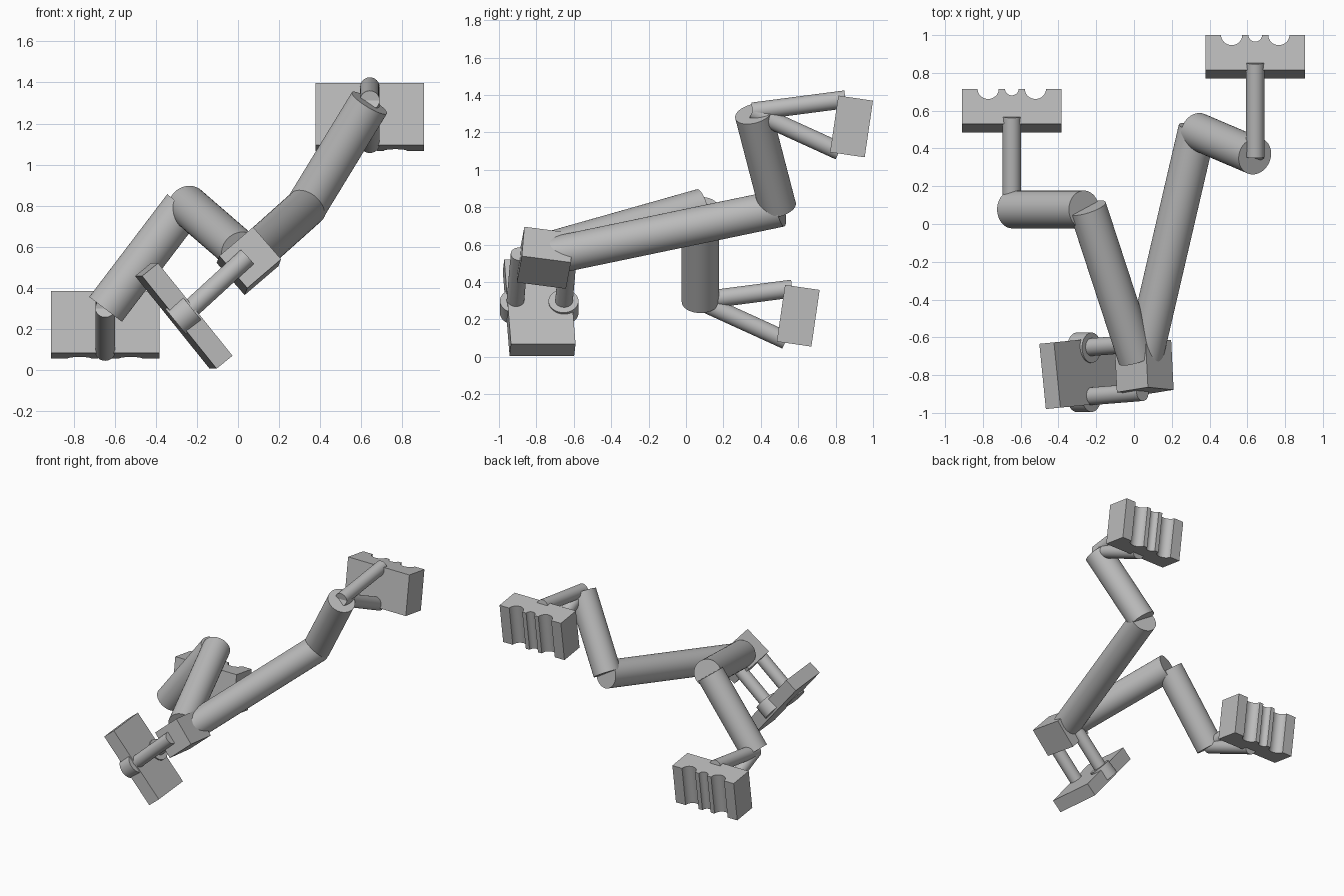
import bpy, bmesh
from math import pi, cos, sin, radians
from mathutils import Vector, Matrix

if "Cube" in bpy.data.objects:
    bpy.data.objects.remove(bpy.data.objects["Cube"])

grey = bpy.data.materials.new("plain grey")
grey.use_nodes = True
GREY = (0.5, 0.5, 0.5, 1)
grey.diffuse_color = GREY
grey.node_tree.nodes["Principled BSDF"].inputs["Base Color"].default_value = GREY


def finish(bm, name, matrix, smooth=False):
    bmesh.ops.recalc_face_normals(bm, faces=bm.faces)
    mesh = bpy.data.meshes.new(name)
    bm.to_mesh(mesh)
    bm.free()
    mesh.materials.append(grey)
    ob = bpy.data.objects.new(name, mesh)
    bpy.context.collection.objects.link(ob)
    ob.matrix_world = matrix
    if smooth:
        bpy.ops.object.select_all(action='DESELECT')
        ob.select_set(True)
        bpy.context.view_layer.objects.active = ob
        bpy.ops.object.shade_smooth_by_angle(angle=radians(35))
    return ob


def rod(name, start, end, radius):
    """Capped cylinder between two points."""
    a, b = Vector(start), Vector(end)
    bm = bmesh.new()
    bmesh.ops.create_cone(bm, cap_ends=True, segments=48, radius1=radius,
                          radius2=radius, depth=(b - a).length)
    turn = (b - a).to_track_quat('Z', 'Y').to_matrix().to_4x4()
    return finish(bm, name, Matrix.Translation((a + b) / 2) @ turn, True)


def box(name, centre, size, depth_dir, long_dir):
    """Box whose local y follows depth_dir and local x roughly long_dir."""
    y = Vector(depth_dir).normalized()
    x = Vector(long_dir)
    x = (x - y * x.dot(y)).normalized()
    z = x.cross(y)
    bm = bmesh.new()
    bmesh.ops.create_cube(bm, size=1)
    bmesh.ops.scale(bm, vec=size, verts=bm.verts)
    turn = Matrix((x, y, z)).transposed().to_4x4()
    return finish(bm, name, Matrix.Translation(centre) @ turn)


def grooved_block(name, centre):
    """Grip block with three rounded grooves down its back."""
    w, d, h = 0.264, 0.0935, 0.153
    outline = [(-w, -d), (w, -d), (w, d)]
    for gx, r in ((0.125, 0.056), (0, 0.036), (-0.125, 0.056)):
        for i in range(17):
            t = pi * i / 16
            outline.append((gx + r * cos(t), d - r * 0.95 * sin(t)))
    outline.append((-w, d))
    bm = bmesh.new()
    base = bm.faces.new([bm.verts.new((x, y, -h)) for x, y in outline])
    top = bmesh.ops.extrude_face_region(bm, geom=[base])
    verts = [v for v in top["geom"] if isinstance(v, bmesh.types.BMVert)]
    bmesh.ops.translate(bm, vec=(0, 0, 2 * h), verts=verts)
    turn = Matrix.Rotation(radians(-8.3), 4, 'X')
    return finish(bm, name, Matrix.Translation(centre) @ turn, True)


# Two jointed arms, each with a forked wrist and a grooved grip block
arms = {
    "right": ((0.015, -0.71, 0.575), (-0.245, 0.085, 0.80), (-0.265, 0.077, 0.795),
              (-0.645, 0.077, 0.295), (-0.647, 0.60, 0.22)),
    "left": ((0.05, -0.72, 0.54), (0.335, 0.505, 0.795), (0.335, 0.49, 0.80),
             (0.64, 0.36, 1.30), (0.642, 0.885, 1.232)),
}
for side, (hip, elbow, elbow_low, wrist, grip) in arms.items():
    rod(side + "_upper_arm", hip, elbow, 0.1)
    rod(side + "_forearm", elbow_low, wrist, 0.1)
    g = Vector(grip)
    root = g + Vector((0, -0.53, 0.08))
    rod(side + "_wrist_upper_rod", root, g + Vector((0, -0.032, 0.145)), 0.048)
    rod(side + "_wrist_lower_rod", root, g + Vector((0, -0.065, -0.132)), 0.048)
    grooved_block(side + "_grip_block", grip)

# Hub block joining the arms
box("hub_block", (0.053, -0.753, 0.53), (0.208, 0.265, 0.218),
    (-0.05, 1, -0.13), (0.65, 0, -0.76))

# Foot plate with two struts ending in round cuffs
box("foot_plate", (-0.264, -0.785, 0.263), (0.58, 0.347, 0.1),
    (-0.1, 1, 0), (0.63, 0, -0.776))
across = Vector((0.776, 0, 0.63)) * 0.051
for name, y_hub, y_plate in (("front", -0.89, -0.915), ("back", -0.63, -0.655)):
    end = Vector((-0.264, y_plate, 0.267))
    rod(name + "_strut", (0.045, y_hub, 0.55), end, 0.047)
    rod(name + "_cuff", end - across, end + across, 0.08)
